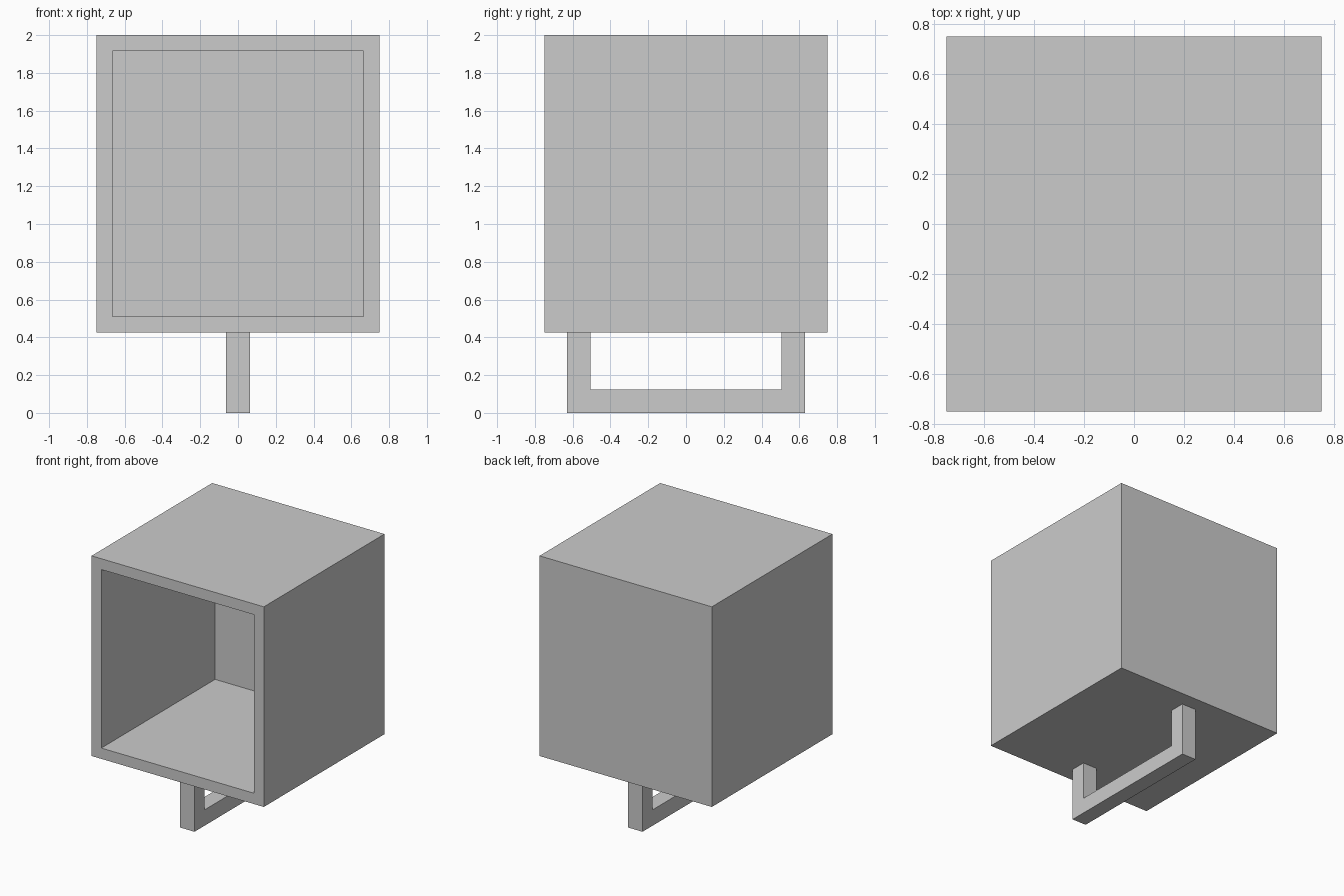
import bpy
import bmesh
from mathutils import Vector

cube = bpy.data.objects.get("Cube")
if cube:
    bpy.data.objects.remove(cube, do_unlink=True)

grey = bpy.data.materials.new("plain_grey")
grey.use_nodes = True
colour = (0.6, 0.6, 0.6, 1)
grey.diffuse_color = colour
grey.node_tree.nodes["Principled BSDF"].inputs["Base Color"].default_value = colour


def add_object(name, bm):
    bmesh.ops.recalc_face_normals(bm, faces=bm.faces)
    mesh = bpy.data.meshes.new(name)
    bm.to_mesh(mesh)
    bm.free()
    mesh.materials.append(grey)
    obj = bpy.data.objects.new(name, mesh)
    bpy.context.collection.objects.link(obj)
    return obj


# Open-fronted box: inset the front face, then push it in to leave a thin back
WALL = 0.085
bottom, top, half = 0.425, 2.0, 0.75
bm = bmesh.new()
bmesh.ops.create_cube(bm, size=1)
bmesh.ops.scale(bm, vec=(2 * half, 2 * half, top - bottom), verts=bm.verts)
bmesh.ops.translate(bm, vec=(0, 0, (top + bottom) / 2), verts=bm.verts)
bm.normal_update()
front = min(bm.faces, key=lambda f: f.calc_center_median().y)
bmesh.ops.inset_region(bm, faces=[front], thickness=WALL, use_even_offset=True)
pushed = bmesh.ops.extrude_discrete_faces(bm, faces=[front])["faces"][0]
bmesh.ops.translate(bm, vec=(0, 2 * half - WALL, 0), verts=pushed.verts)
add_object("open_box", bm)

# U-shaped stand: a side profile extruded across the width
BAR = 0.125
outer = 0.63
inner = outer - BAR
profile = [(-outer, 0), (outer, 0), (outer, bottom), (inner, bottom),
           (inner, BAR), (-inner, BAR), (-inner, bottom), (-outer, bottom)]
bm = bmesh.new()
side = bm.faces.new([bm.verts.new((-BAR / 2, y, z)) for y, z in profile])
ext = bmesh.ops.extrude_face_region(bm, geom=[side])["geom"]
moved = [v for v in ext if isinstance(v, bmesh.types.BMVert)]
bmesh.ops.translate(bm, vec=Vector((BAR, 0, 0)), verts=moved)
add_object("u_stand", bm)
